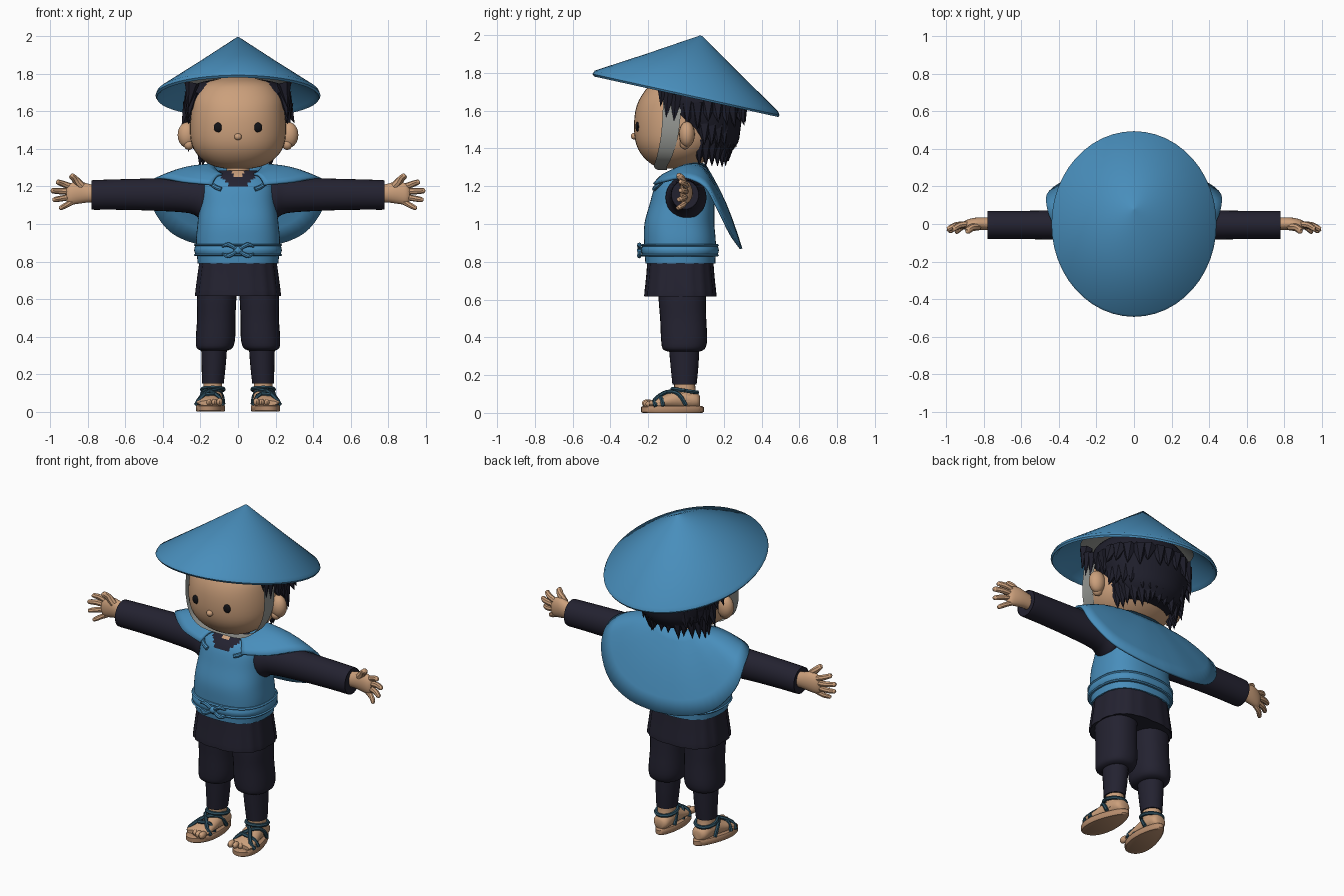
import bpy, bmesh, math, random
from mathutils import Vector
from mathutils.bvhtree import BVHTree

random.seed(4)
TAU = math.tau


def material(name, rgb):
    m = bpy.data.materials.new(name)
    m.diffuse_color = (*rgb, 1)
    return m


BLUE = material("blue cloth", (0.065, 0.27, 0.50))
NAVY = material("dark navy cloth", (0.017, 0.016, 0.030))
HAIR = material("black hair", (0.013, 0.013, 0.024))
SKIN = material("skin", (0.60, 0.35, 0.20))
SOLE = material("tan sole", (0.46, 0.26, 0.15))
STRAP = material("dark teal strap", (0.025, 0.075, 0.11))
GREY = material("grey ribbon", (0.30, 0.31, 0.29))
BLACK = material("eye black", (0.006, 0.006, 0.008))


def finish(name, bm, mat, mirror=False):
    bmesh.ops.recalc_face_normals(bm, faces=bm.faces)
    me = bpy.data.meshes.new(name)
    bm.to_mesh(me)
    bm.free()
    me.materials.append(mat)
    ob = bpy.data.objects.new(name, me)
    bpy.context.collection.objects.link(ob)
    if mirror:
        ob.modifiers.new("mirror", "MIRROR").use_mirror_merge = False
    return ob


def smooth_path(rows, steps):
    """Catmull-Rom through tuples of equal length."""
    out = []
    for i in range(len(rows) - 1):
        a, b, c, d = (rows[max(0, min(len(rows) - 1, i + k))] for k in (-1, 0, 1, 2))
        for s in range(steps):
            t = s / steps
            out.append(tuple(q + 0.5 * t * (r - p + t * (2*p - 5*q + 4*r - w + t * (3*(q - r) + w - p)))
                             for p, q, r, w in zip(a, b, c, d)))
    return out + [rows[-1]]


def skin_rings(bm, rings, closed=True, cap=True):
    vs = [[bm.verts.new(p) for p in r] for r in rings]
    n = len(vs[0])
    for a, b in zip(vs, vs[1:]):
        for i in range(n if closed else n - 1):
            j = (i + 1) % n
            bm.faces.new((a[i], a[j], b[j], b[i]))
    if cap:
        bm.faces.new(vs[0])
        bm.faces.new(vs[-1])


def loft(name, rows, mat, axis="z", n=32, power=2.0, steps=3, mirror=False, wave=0):
    """Rows: position on axis, two centre coordinates, two radii."""
    rings = []
    for t, ca, cb, ra, rb in smooth_path(rows, steps):
        ring = []
        for i in range(n):
            c, s = math.cos(TAU * i / n), math.sin(TAU * i / n)
            k = 1 + (wave if i % 4 == 0 else 0)
            a = ca + k * ra * math.copysign(abs(c) ** (2 / power), c)
            b = cb + k * rb * math.copysign(abs(s) ** (2 / power), s)
            ring.append({"z": (a, b, t), "x": (t, a, b), "y": (a, t, b)}[axis])
        rings.append(ring)
    bm = bmesh.new()
    skin_rings(bm, rings)
    return finish(name, bm, mat, mirror)


def blob(name, loc, size, mat, mirror=False, seg=16):
    bm = bmesh.new()
    bmesh.ops.create_uvsphere(bm, u_segments=seg, v_segments=seg // 2 + 2, radius=1)
    for v in bm.verts:
        v.co = Vector(v.co[k] * size[k] + loc[k] for k in range(3))
    return finish(name, bm, mat, mirror)


def tube(name, pts, radii, mat, mirror=False, n=8, steps=3):
    """Round tube along a path, radius given per point."""
    path = smooth_path([(*p, r) for p, r in zip(pts, radii)], steps)
    rings = []
    for i, p in enumerate(path):
        d = Vector(path[min(i + 1, len(path) - 1)][:3]) - Vector(path[max(i - 1, 0)][:3])
        q = d.to_track_quat("Z", "Y")
        rings.append([Vector(p[:3]) + q @ Vector((math.cos(TAU*k/n), math.sin(TAU*k/n), 0)) * p[3]
                      for k in range(n)])
    bm = bmesh.new()
    skin_rings(bm, rings)
    return finish(name, bm, mat, mirror)


# Conical hat with a tilted brim, hollow underneath
APEX = Vector((0, 0.08, 2.0))


def hat_ring(f, dz, n=48):
    ring = []
    for i in range(n):
        x, y = 0.44 * math.cos(TAU * i / n), 0.495 * math.sin(TAU * i / n)
        ring.append(APEX.lerp(Vector((x, y, 1.695 - 0.22 * y)), f) + Vector((0, 0, dz)))
    return ring


bm = bmesh.new()
skin_rings(bm, [hat_ring(f, d) for f, d in ((0.01, 0), (0.5, 0), (0.98, 0.004), (1, -0.01), (0.985, -0.026),
                                           (0.94, -0.022), (0.92, -0.012), (0.5, -0.012), (0.02, -0.012))])
finish("hat", bm, BLUE)
bm = bmesh.new()
skin_rings(bm, [hat_ring(f, -0.022) for f in (0.35, 0.5, 0.68)], cap=False)
finish("hat_lining", bm, GREY)

# Head, nose, ears, eyes
head = loft("head", [(1.295, 0, -0.06, 0.07, 0.07), (1.315, 0, -0.055, 0.145, 0.125), (1.36, 0, -0.045, 0.208, 0.185),
                     (1.42, 0, -0.035, 0.245, 0.228), (1.5, 0, -0.03, 0.256, 0.245), (1.6, 0, -0.03, 0.25, 0.238),
                     (1.68, 0, -0.02, 0.235, 0.215), (1.75, 0, 0, 0.18, 0.17), (1.785, 0, 0.02, 0.06, 0.06)],
            SKIN, n=40, power=2.15)
bm = bmesh.new()
bm.from_mesh(head.data)
tree = BVHTree.FromBMesh(bm)
bm.free()
hit = tree.ray_cast(Vector((0.105, -1, 1.515)), Vector((0, 1, 0)))[0]
blob("eyes", hit, (0.024, 0.011, 0.026), BLACK, True)
blob("nose", (0, -0.274, 1.465), (0.02, 0.018, 0.018), SKIN)
blob("ears", (0.272, 0.005, 1.475), (0.05, 0.042, 0.068), SKIN, True)
blob("ear_lobes", (0.262, -0.005, 1.425), (0.028, 0.028, 0.03), SKIN, True)

# Hair cap and layered pointed locks
loft("hair_cap", [(1.37, 0, 0.11, 0.15, 0.12), (1.43, 0, 0.1, 0.215, 0.175), (1.5, 0, 0.09, 0.248, 0.198),
                  (1.58, 0, 0.065, 0.278, 0.232), (1.68, 0, 0.05, 0.285, 0.245), (1.745, 0, 0.05, 0.23, 0.2),
                  (1.775, 0, 0.06, 0.1, 0.1)], HAIR, n=40)
bm = bmesh.new()


def lock(base, tip, width):
    axis = (Vector(tip) - Vector(base)).to_track_quat("Z", "Y")
    ring = [bm.verts.new(Vector(base) + axis @ Vector((math.cos(TAU*k/6) * width, math.sin(TAU*k/6) * width, 0)))
            for k in range(6)]
    end = bm.verts.new(tip)
    for k in range(6):
        bm.faces.new((ring[k], ring[(k + 1) % 6], end))
    bm.faces.new(ring)


for base_z, tip_z, rx, ry, grow, start, count in ((1.45, 1.32, 0.19, 0.155, 1.0, 0, 15), (1.53, 1.40, 0.225, 0.175, 1.12, 8, 15),
                                                  (1.64, 1.52, 0.255, 0.215, 1.14, -15, 17)):
    for i in range(count):
        a = math.radians(start + (180 - 2 * start) * i / (count - 1))
        c, s, j = math.cos(a), math.sin(a), random.uniform(-0.025, 0.02)
        lock((rx * c, 0.07 + ry * s, base_z), (rx * grow * c + j, 0.07 + ry * grow * s, tip_z + j), 0.045)
for side in (-1, 1):
    for y, z0, z1 in ((-0.09, 1.70, 1.56), (-0.05, 1.68, 1.53), (-0.12, 1.75, 1.62)):
        lock((side * 0.245, y, z0), (side * 0.265, y - 0.015, z1), 0.04)
finish("hair_locks", bm, HAIR)

# Chin ribbon
bm = bmesh.new()
rows = smooth_path([(0.25, 1.70, -0.12, -0.02), (0.266, 1.56, -0.125, -0.03), (0.26, 1.45, -0.135, -0.045),
                    (0.216, 1.355, -0.155, -0.075), (0.13, 1.305, -0.17, -0.10), (0, 1.286, -0.15, -0.10)], 3)
skin_rings(bm, [[(x, y0, z), (x, y1, z)] for x, z, y0, y1 in rows], closed=False, cap=False)
finish("chin_ribbon", bm, GREY, True)

# Neck and vest; the neckline is dark undershirt with a bare wedge
loft("neck", [(1.2, 0, -0.02, 0.065, 0.065), (1.26, 0, -0.01, 0.062, 0.062), (1.36, 0, 0, 0.062, 0.062)], SKIN, n=20)
vest = loft("vest", [(0.79, 0, -0.03, 0.215, 0.185), (0.9, 0, -0.032, 0.224, 0.19), (1.0, 0, -0.035, 0.216, 0.185),
                     (1.1, 0, -0.022, 0.205, 0.172), (1.2, 0, -0.012, 0.195, 0.152), (1.25, 0, 0, 0.165, 0.125),
                     (1.285, 0, 0.005, 0.10, 0.085)], BLUE, n=64, power=2.5, steps=6)
vest.data.materials.append(NAVY)
vest.data.materials.append(SKIN)
for f in vest.data.polygons:
    x, y, z = f.center
    if y < 0 and z > 1.205 and abs(x) < 0.04 + (z - 1.2):
        f.material_index = 2 if abs(x) < (z - 1.235) * 0.8 else 1
tube("shoulder_straps", [(0.15, -0.13, 1.225), (0.125, -0.155, 1.2), (0.09, -0.168, 1.185)], [0.012] * 3, BLUE, True)

# Belt with two ridges and a knot
loft("belt", [(0.835, 0, -0.032, 0.226, 0.198), (0.86, 0, -0.032, 0.234, 0.206), (0.885, 0, -0.032, 0.228, 0.2)],
     BLUE, n=48, power=2.5)
for z in (0.835, 0.888):
    loft("belt_edge", [(z - 0.006, 0, -0.032, 0.229, 0.201), (z, 0, -0.032, 0.235, 0.207),
                       (z + 0.006, 0, -0.032, 0.229, 0.201)], BLUE, n=48, power=2.5, steps=1)
blob("belt_knot", (0, -0.243, 0.86), (0.024, 0.016, 0.02), BLUE)
for dz in (0.03, -0.03):
    tube("belt_bow", [(0, -0.245, 0.86), (0.05, -0.247, 0.86 + dz), (0.085, -0.24, 0.86 + dz * 0.6)],
         [0.008, 0.012, 0.005], BLUE, True)

# Pleated skirt, baggy trousers and leg wraps
loft("skirt", [(0.62, 0, -0.03, 0.226, 0.188), (0.625, 0, -0.03, 0.23, 0.192), (0.72, 0, -0.03, 0.218, 0.182),
               (0.81, 0, -0.03, 0.205, 0.175)], NAVY, n=64, power=2.6, wave=-0.025)
loft("trousers", [(0.325, 0.127, -0.012, 0.07, 0.085), (0.34, 0.125, -0.012, 0.096, 0.112), (0.39, 0.12, -0.01, 0.105, 0.122),
                  (0.5, 0.116, -0.015, 0.102, 0.122), (0.6, 0.114, -0.02, 0.105, 0.125), (0.7, 0.11, -0.02, 0.1, 0.125)],
     NAVY, n=28, power=2.3, mirror=True)
loft("leg_wraps", [(0.15, 0.134, -0.008, 0.058, 0.064), (0.24, 0.13, -0.008, 0.064, 0.073), (0.36, 0.127, -0.01, 0.07, 0.082)],
     NAVY, n=24, mirror=True)

# Feet with toes
loft("ankles", [(0.06, 0.134, 0.005, 0.052, 0.06), (0.12, 0.134, -0.005, 0.05, 0.056), (0.17, 0.134, -0.008, 0.05, 0.056)],
     SKIN, n=20, mirror=True)
loft("feet", [(0.075, 0.13, 0.06, 0.025, 0.025), (0.055, 0.131, 0.066, 0.048, 0.042), (-0.02, 0.136, 0.075, 0.055, 0.055),
              (-0.1, 0.145, 0.062, 0.064, 0.04), (-0.17, 0.152, 0.05, 0.07, 0.024), (-0.195, 0.153, 0.045, 0.058, 0.014)],
     SKIN, axis="y", n=20, mirror=True)
for i in range(5):
    r = 0.021 - 0.002 * i
    blob("toe", (0.098 + 0.028 * i, -0.203 + 0.007 * i * i * 0.5, 0.034 + r * 0.8), (r * 0.85, r * 1.5, r), SKIN, True, 10)

# Sandals: flat sole, crossing straps, ankle loop
bm = bmesh.new()
rings = []
for z, k in ((0, 0.95), (0.006, 1), (0.03, 1), (0.036, 0.95)):
    ring = []
    for i in range(32):
        c, s = math.cos(TAU * i / 32), math.sin(TAU * i / 32)
        ring.append((0.143 - 0.018 * s + k * c * (0.074 - 0.018 * s), -0.072 + k * 0.166 * s, z))
    rings.append(ring)
skin_rings(bm, rings)
finish("sandal_soles", bm, SOLE, True)
for pts in ([(0.09, -0.1, 0.035), (0.105, -0.12, 0.085), (0.15, -0.14, 0.093), (0.2, -0.13, 0.075), (0.222, -0.12, 0.035)],
            [(0.08, -0.15, 0.035), (0.1, -0.155, 0.075), (0.15, -0.1, 0.11), (0.19, -0.04, 0.1), (0.197, 0, 0.04)],
            [(0.225, -0.16, 0.035), (0.2, -0.165, 0.07), (0.15, -0.1, 0.112), (0.092, -0.04, 0.1), (0.078, 0, 0.04)],
            [(0.134 + 0.058 * math.cos(a * TAU / 10), -0.006 + 0.066 * math.sin(a * TAU / 10),
              0.118 - 0.01 * math.sin(a * TAU / 10)) for a in range(11)]):
    tube("sandal_strap", pts, [0.011] * len(pts), STRAP, True, n=6)

# Sleeves, palms and spread fingers
loft("sleeves", [(0.15, 0, 1.145, 0.105, 0.11), (0.20, 0, 1.14, 0.108, 0.113), (0.26, -0.002, 1.152, 0.09, 0.094),
                 (0.45, -0.005, 1.157, 0.078, 0.086), (0.65, -0.005, 1.157, 0.075, 0.081), (0.77, -0.005, 1.155, 0.075, 0.079),
                 (0.775, -0.005, 1.155, 0.072, 0.076)], NAVY, axis="x", n=28, mirror=True)
loft("palms", [(0.75, 0, 1.16, 0.034, 0.045), (0.8, 0.002, 1.165, 0.034, 0.05), (0.85, 0.0, 1.168, 0.033, 0.06),
               (0.895, -0.005, 1.16, 0.026, 0.056), (0.915, -0.008, 1.157, 0.012, 0.035)], SKIN, axis="x", n=20, mirror=True)
for a, b, r in (((0.83, -0.015, 1.2), (0.892, -0.04, 1.262), 0.02), ((0.88, 0, 1.195), (0.968, -0.03, 1.226), 0.017),
                ((0.89, -0.002, 1.172), (0.998, -0.03, 1.178), 0.017), ((0.89, -0.004, 1.145), (0.988, -0.04, 1.128), 0.016),
                ((0.875, -0.004, 1.122), (0.952, -0.045, 1.082), 0.015)):
    mid = Vector(a).lerp(Vector(b), 0.55) + Vector((0, 0.01, 0))
    near = Vector(a).lerp(Vector(b), 0.93)
    tube("finger", [a, tuple(mid), tuple(near), b], [r, r, r * 0.8, r * 0.25], SKIN, True)

# Short round cape, draped over the shoulders and open in front
inner = [(0.085, -0.1, 1.262), (0.12, -0.05, 1.29), (0.125, 0.0, 1.312), (0.115, 0.05, 1.32), (0.09, 0.08, 1.318),
         (0.05, 0.095, 1.312), (0.02, 0.1, 1.31), (0, 0.1, 1.31)]
outer = [(0.14, -0.17, 1.21), (0.29, -0.12, 1.225), (0.42, -0.01, 1.245), (0.465, 0.10, 1.2), (0.452, 0.17, 1.08),
         (0.35, 0.235, 0.95), (0.18, 0.28, 0.885), (0, 0.292, 0.868)]
cols = []
for p, q in zip(smooth_path(inner, 4), smooth_path(outer, 4)):
    p, q = Vector(p), Vector(q)
    cols.append([p.lerp(q, t / 6) + Vector((0, 0.01, 0.02)) * math.sin(math.pi * t / 6) for t in range(7)])
bm = bmesh.new()
skin_rings(bm, cols, closed=False, cap=False)
cape = finish("cape", bm, BLUE)
mod = cape.modifiers.new("mirror", "MIRROR")
mod.use_clip = True
solid = cape.modifiers.new("thickness", "SOLIDIFY")
solid.thickness, solid.offset = 0.014, 0

# Shading
for ob in bpy.context.scene.objects:
    ob.select_set(True)
bpy.context.view_layer.objects.active = head
bpy.ops.object.shade_smooth_by_angle(angle=math.radians(40))
